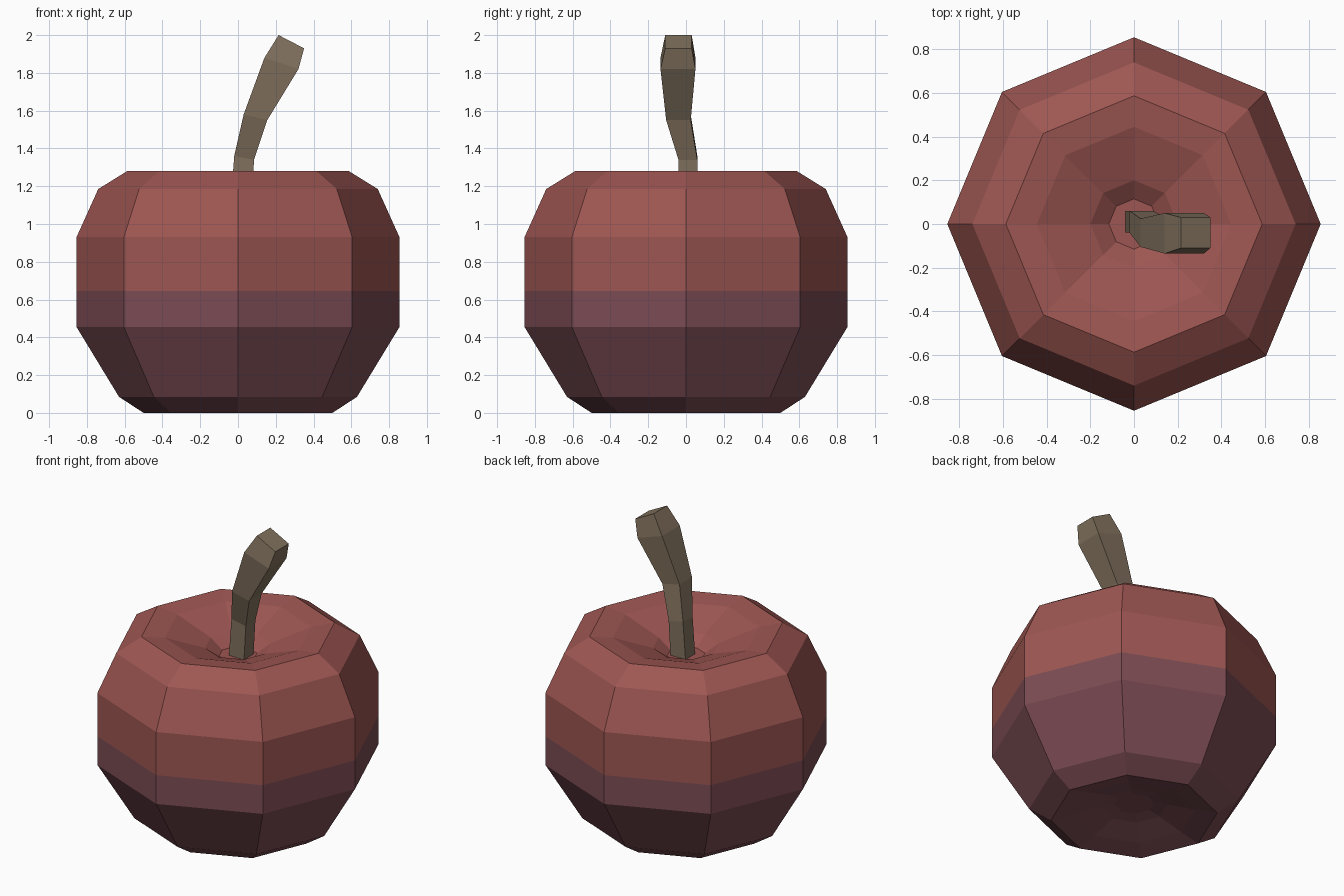
import bpy, bmesh, math

if "Cube" in bpy.data.objects:
    bpy.data.objects.remove(bpy.data.objects["Cube"])


def material(name, color):
    m = bpy.data.materials.new(name)
    m.diffuse_color = (*color, 1)
    m.use_nodes = True
    m.node_tree.nodes["Principled BSDF"].inputs["Base Color"].default_value = m.diffuse_color
    return m


RED = material("apple red", (0.34, 0.094, 0.085))
PLUM = material("dark plum", (0.20, 0.072, 0.087))
BROWN = material("stem brown", (0.22, 0.165, 0.11))


def make_object(name, rings, mats, split=None):
    """Loft closed rings of points, cap both ends, colour faces by height."""
    bm = bmesh.new()
    loops = [[bm.verts.new(p) for p in ring] for ring in rings]
    n = len(loops[0])
    for a, b in zip(loops, loops[1:]):
        for i in range(n):
            j = (i + 1) % n
            bm.faces.new((a[i], a[j], b[j], b[i]))
    bm.faces.new(loops[0][::-1])
    bm.faces.new(loops[-1])
    bmesh.ops.recalc_face_normals(bm, faces=bm.faces)
    if split is not None:
        for f in bm.faces:
            f.material_index = int(f.calc_center_median().z < split)
    mesh = bpy.data.meshes.new(name)
    bm.to_mesh(mesh)
    bm.free()
    for m in mats:
        mesh.materials.append(m)
    obj = bpy.data.objects.new(name, mesh)
    bpy.context.collection.objects.link(obj)
    return obj


# Apple body: eight-sided turned profile with a dimple at each end
profile = [(0.12, 0.09), (0.20, 0.075), (0.37, 0.03), (0.50, 0.0),
           (0.63, 0.085), (0.855, 0.455), (0.855, 0.645), (0.855, 0.93),
           (0.74, 1.185), (0.587, 1.28), (0.445, 1.262), (0.20, 1.175),
           (0.115, 1.115)]
body = [[(r * math.cos(k * math.pi / 4), r * math.sin(k * math.pi / 4), z)
         for k in range(8)] for r, z in profile]
make_object("apple_body", body, [RED, PLUM], split=0.645)

# Stem: bent four-sided loft (left x, left z, right x, right z, front y, back y)
sections = [(-0.04, 1.09, 0.07, 1.09, -0.04, 0.06),
            (-0.02, 1.36, 0.085, 1.34, -0.04, 0.06),
            (0.03, 1.58, 0.155, 1.55, -0.105, 0.025),
            (0.14, 1.88, 0.32, 1.82, -0.135, 0.05),
            (0.215, 2.0, 0.35, 1.93, -0.11, 0.03)]
stem = [[(xl, y0, zl), (xr, y0, zr), (xr, y1, zr), (xl, y1, zl)]
        for xl, zl, xr, zr, y0, y1 in sections]
make_object("stem", stem, [BROWN])
